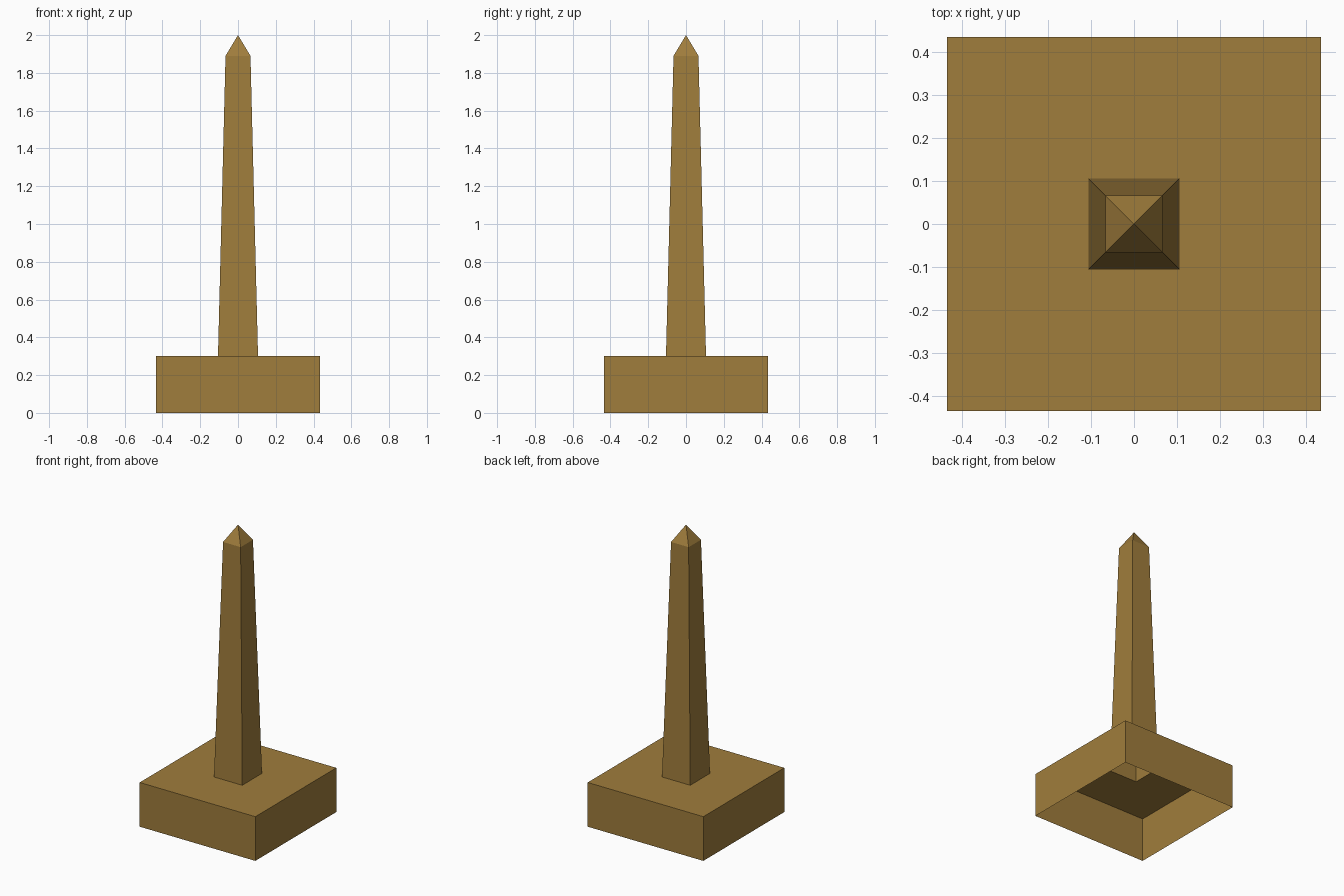
import bpy
import bmesh

if "Cube" in bpy.data.objects:
    bpy.data.objects.remove(bpy.data.objects["Cube"])

stone = bpy.data.materials.new("golden brown stone")
stone.diffuse_color = (0.35, 0.205, 0.045, 1.0)
stone.use_nodes = True
stone.node_tree.nodes["Principled BSDF"].inputs["Base Color"].default_value = stone.diffuse_color


def square_tower(name, profile):
    """Open square shell through (half width, height) levels; half width 0 is a point."""
    bm = bmesh.new()
    rings = []
    for h, z in profile:
        corners = [(-h, -h, z), (h, -h, z), (h, h, z), (-h, h, z)]
        if h == 0:
            rings.append([bm.verts.new((0, 0, z))] * 4)
        else:
            rings.append([bm.verts.new(c) for c in corners])
    for low, high in zip(rings, rings[1:]):
        for i in range(4):
            j = (i + 1) % 4
            quad = [low[i], low[j], high[j], high[i]]
            bm.faces.new(list(dict.fromkeys(quad)))
    mesh = bpy.data.meshes.new(name)
    bm.to_mesh(mesh)
    bm.free()
    mesh.materials.append(stone)
    obj = bpy.data.objects.new(name, mesh)
    bpy.context.collection.objects.link(obj)
    return obj


# Plinth: hollow underneath, its top has a square opening under the shaft
square_tower("plinth", [(0.434, 0), (0.434, 0.30), (0.106, 0.30)])

# Shaft: tapered, hollow, closed by a pyramid tip
square_tower("obelisk_shaft", [(0.106, 0.30), (0.066, 1.89), (0, 2.0)])
